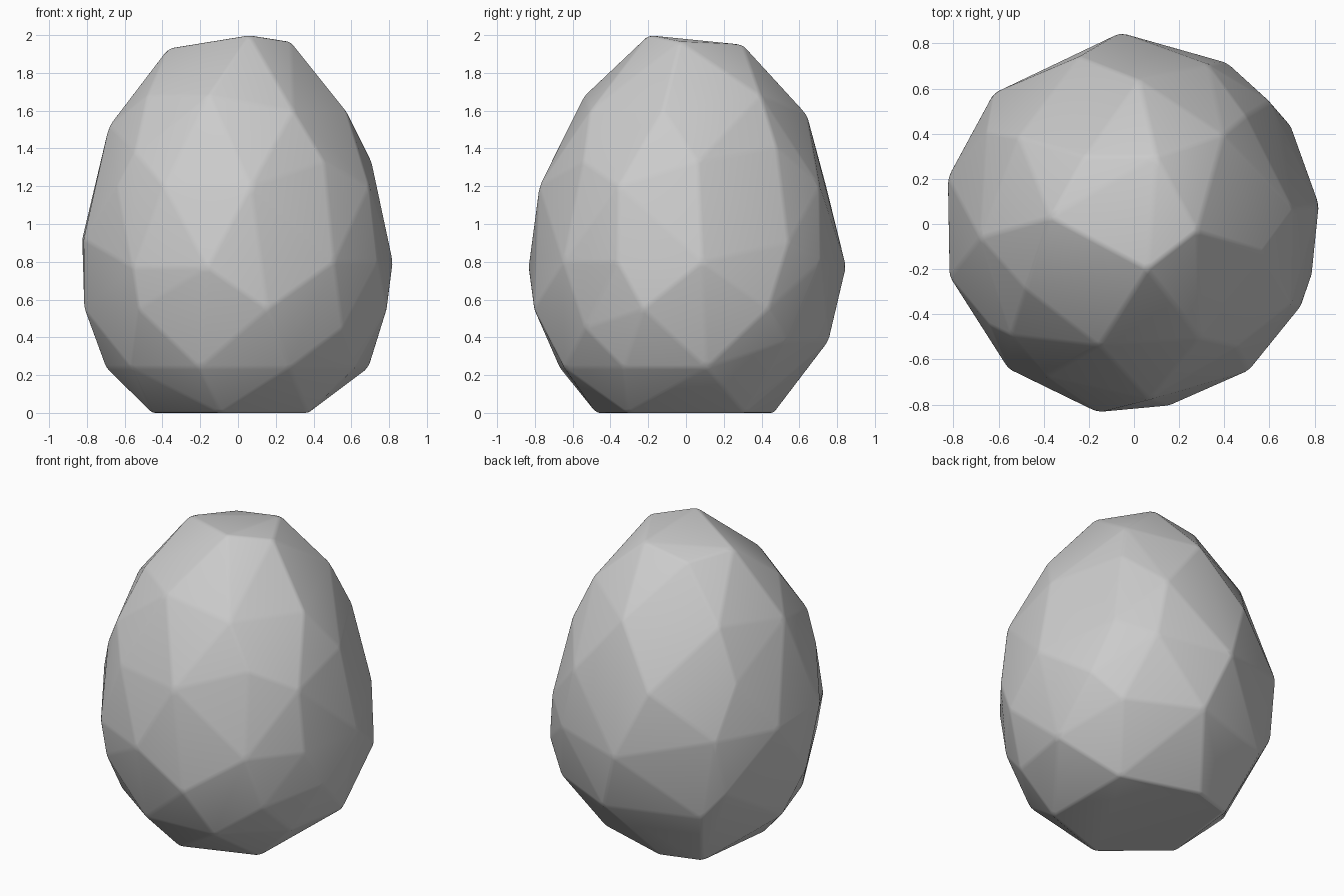
import bpy
import bmesh
from math import cos, sin, radians

default_cube = bpy.data.objects.get("Cube")
if default_cube:
    bpy.data.objects.remove(default_cube, do_unlink=True)


def ring(bm, radius, height, angles):
    """Place one loose ring of corner points around the z axis."""
    for angle in angles:
        a = radians(angle)
        bm.verts.new((radius * cos(a), radius * sin(a), height))


def corner(bm, x, y, z):
    bm.verts.new((x, y, z))


bm = bmesh.new()

# Flat base and lower chamfered band
ring(bm, 0.485, 0, (40, 106, 200, 259, 320))
ring(bm, 0.55, 0, (135,))
ring(bm, 0.7, 0.24, (9, 180, 216, 253, 293, 332))
ring(bm, 0.76, 0.38, (45, 84, 132))

# Wide belly, its corners stepping up and down around the body
ring(bm, 0.82, 0.55, (32, 142, 187, 230, 281, 344))
ring(bm, 0.77, 0.45, (316,))
ring(bm, 0.825, 0.8, (6, 60, 308, 334))
ring(bm, 0.85, 0.77, (94, 229, 259))
ring(bm, 0.85, 0.92, (137, 166, 196))
ring(bm, 0.81, 0.9, (42,))

# Tapering shoulder
ring(bm, 0.78, 1.2, (65, 108, 215, 240, 275, 333))
ring(bm, 0.77, 1.25, (148,))
ring(bm, 0.71, 1.33, (5, 310))
ring(bm, 0.735, 1.38, (222,))
ring(bm, 0.69, 1.41, (44,))
ring(bm, 0.685, 1.52, (185,))
ring(bm, 0.64, 1.58, (88, 143))
ring(bm, 0.585, 1.6, (300, 348))
ring(bm, 0.56, 1.68, (45, 211, 254))

# Slanted crown facet
corner(bm, 0.10, 0.30, 1.95)
corner(bm, -0.22, 0.30, 1.9)
corner(bm, -0.37, 0.03, 1.93)
corner(bm, 0.06, -0.20, 2)
corner(bm, 0.28, -0.03, 1.965)

# Skin the corners into one chiselled stone and merge the flattest facets
bmesh.ops.convex_hull(bm, input=bm.verts)
unused = [v for v in bm.verts if not v.link_faces]
bmesh.ops.delete(bm, geom=unused, context="VERTS")
bmesh.ops.dissolve_limit(bm, angle_limit=radians(3), verts=bm.verts, edges=bm.edges)
bmesh.ops.recalc_face_normals(bm, faces=bm.faces)

mesh = bpy.data.meshes.new("faceted_egg_stone")
bm.to_mesh(mesh)
bm.free()
stone = bpy.data.objects.new("faceted_egg_stone", mesh)
bpy.context.collection.objects.link(stone)

# Softly worn edges between the facets
bevel = stone.modifiers.new("worn_edges", "BEVEL")
bevel.width = 0.015
bevel.segments = 2
bevel.limit_method = "ANGLE"
bevel.angle_limit = radians(5)

bpy.context.view_layer.objects.active = stone
stone.select_set(True)
bpy.ops.object.shade_smooth_by_angle(angle=radians(40))
